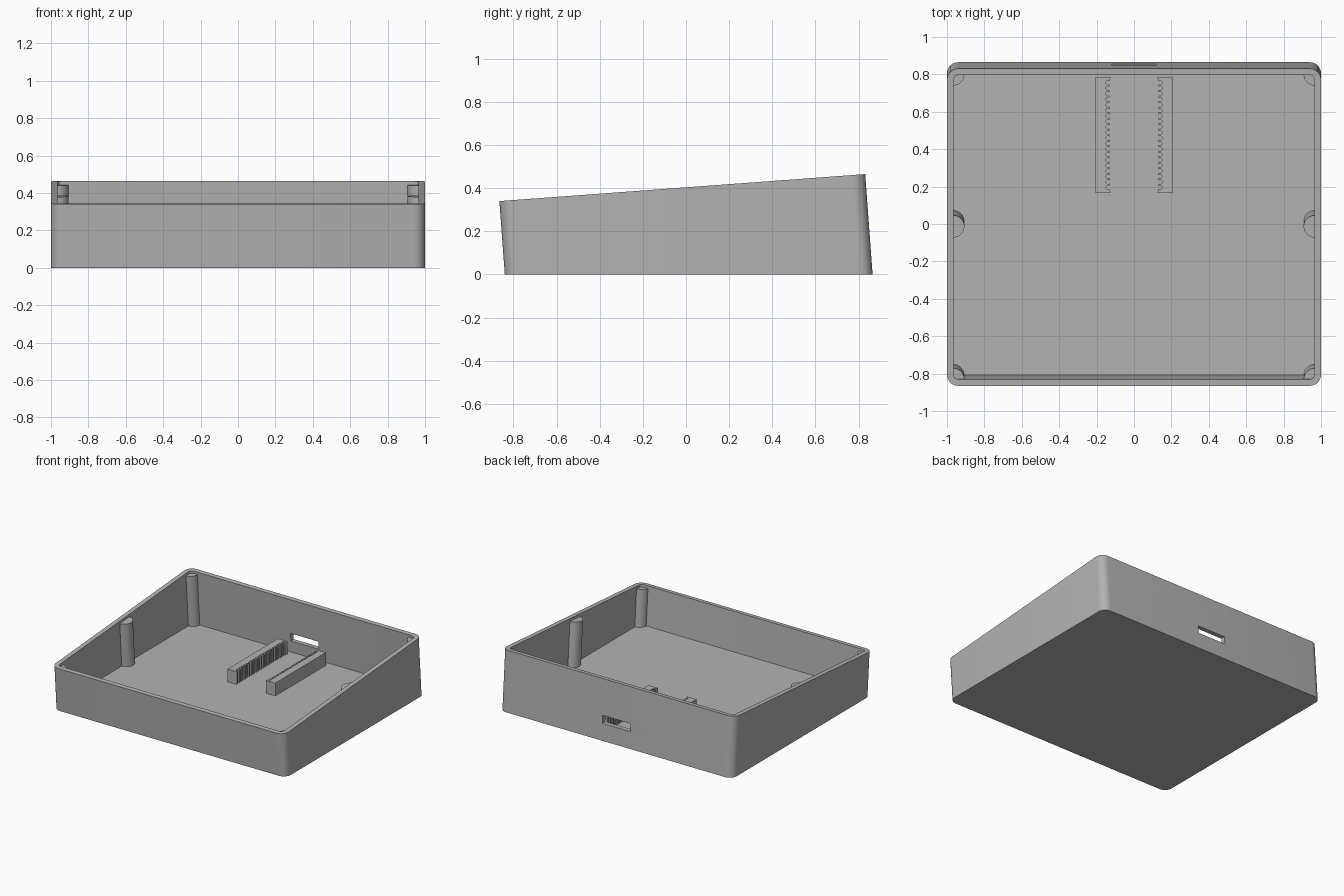
import bpy, bmesh
from math import sin, cos, pi, radians

if "Cube" in bpy.data.objects:
    bpy.data.objects.remove(bpy.data.objects["Cube"])

TILT = 0.0737          # slope of the rim, and lean of the walls
RIM = 0.404            # rim height at the middle
FLOOR = 0.04           # floor thickness
WALL = 0.035
FRONT, BACK = -0.84, 0.865

grey = bpy.data.materials.new("plain grey")
grey.use_nodes = True
grey.diffuse_color = (0.45, 0.45, 0.45, 1)
grey.node_tree.nodes["Principled BSDF"].inputs["Base Color"].default_value = grey.diffuse_color


def arc(cx, cy, r, start, end, n):
    """Points on an arc, angles in degrees."""
    angles = [radians(start + (end - start) * i / n) for i in range(n + 1)]
    return [(cx + r * cos(a), cy + r * sin(a)) for a in angles]


def lean(x, y, z):
    """Raise a ground point along the leaning walls."""
    return (x, y - TILT * z, z)


def under_rim(x, y, drop=0.0):
    """Raise a ground point to the sloping rim, less a drop."""
    return lean(x, y, (RIM - drop + TILT * y) / (1 + TILT ** 2))


def make(name, rings, smooth=True):
    """Closed solid skinned through matching rings, capped at both ends."""
    bm = bmesh.new()
    loops = [[bm.verts.new(p) for p in ring] for ring in rings]
    n = len(loops[0])
    for low, high in zip(loops, loops[1:]):
        for i in range(n):
            j = (i + 1) % n
            bm.faces.new((low[i], low[j], high[j], high[i]))
    bm.faces.new(loops[0][::-1])
    bm.faces.new(loops[-1])
    bmesh.ops.recalc_face_normals(bm, faces=bm.faces)
    mesh = bpy.data.meshes.new(name)
    bm.to_mesh(mesh)
    bm.free()
    mesh.materials.append(grey)
    obj = bpy.data.objects.new(name, mesh)
    bpy.context.collection.objects.link(obj)
    if smooth:
        smooth_edges(obj)
    return obj


def select(obj):
    bpy.ops.object.select_all(action="DESELECT")
    obj.select_set(True)
    bpy.context.view_layer.objects.active = obj


def smooth_edges(obj):
    select(obj)
    bpy.ops.object.shade_smooth_by_angle(angle=radians(30))


def rounded_rect(inset, r):
    """Outline of the case, moved inwards."""
    x, y0, y1 = 1 - inset - r, FRONT + inset + r, BACK - inset - r
    return (arc(x, y0, r, -90, 0, 8) + arc(x, y1, r, 0, 90, 8)
            + arc(-x, y1, r, 90, 180, 8) + arc(-x, y0, r, 180, 270, 8))


# Open case with leaning walls and a sloping rim
outer = rounded_rect(0, 0.06)
inner = rounded_rect(WALL, 0.025)
case = make("case", [[lean(*p, 0) for p in outer],
                     [under_rim(*p) for p in outer],
                     [under_rim(*p) for p in inner],
                     [lean(*p, FLOOR) for p in inner]], smooth=False)

# Cable slot through the back wall
slot = [(-0.12, 0.75), (0.12, 0.75), (0.12, 0.95), (-0.12, 0.95)]
cutter = make("slot_cutter", [[(x, y, z) for x, y in slot] for z in (0.13, 0.19)], smooth=False)
cutter.hide_render = True
cut = case.modifiers.new("slot", "BOOLEAN")
cut.operation = "DIFFERENCE"
cut.solver = "EXACT"
cut.object = cutter
select(case)
bpy.ops.object.modifier_apply(modifier=cut.name)
bpy.data.objects.remove(cutter)
smooth_edges(case)

# Lid posts: quarter rounds in the corners, half rounds at mid side
EDGE = 1 - WALL + 0.002
POSTS = {"front": (FRONT + WALL - 0.002, 90, 180),
         "back": (BACK - WALL + 0.002, 180, 270),
         "middle": (0.015, 90, 270)}
for side, sign in (("left", 1), ("right", -1)):
    for place, (y, start, end) in POSTS.items():
        outline = arc(EDGE, y, 0.06, start, end, (end - start) // 9)
        if place != "middle":
            outline.append((EDGE, y))
        outline = [(sign * px, py) for px, py in outline]
        make(f"{place}_{side}_post", [[lean(*p, FLOOR - 0.005) for p in outline],
                                      [under_rim(*p, drop=0.02) for p in outline]])

# Pin sockets: bars with a row of open round notches on the inner side
PINS, PITCH, HOLE = 20, 0.0295, 0.011
Y0, Y1 = 0.165, 0.785
for side, sign in (("left", 1), ("right", -1)):
    outline = [(0.205, Y0), (0.205, Y1), (0.125, Y1)]
    for i in reversed(range(PINS)):
        y = (Y0 + Y1) / 2 + (i - (PINS - 1) / 2) * PITCH
        outline += arc(0.139, y, HOLE, 140, -140, 10)
    outline.append((0.125, Y0))
    outline = [(sign * px, py) for px, py in outline]
    make(f"{side}_pin_socket", [[(*p, z) for p in outline] for z in (FLOOR - 0.005, FLOOR + 0.1)])
